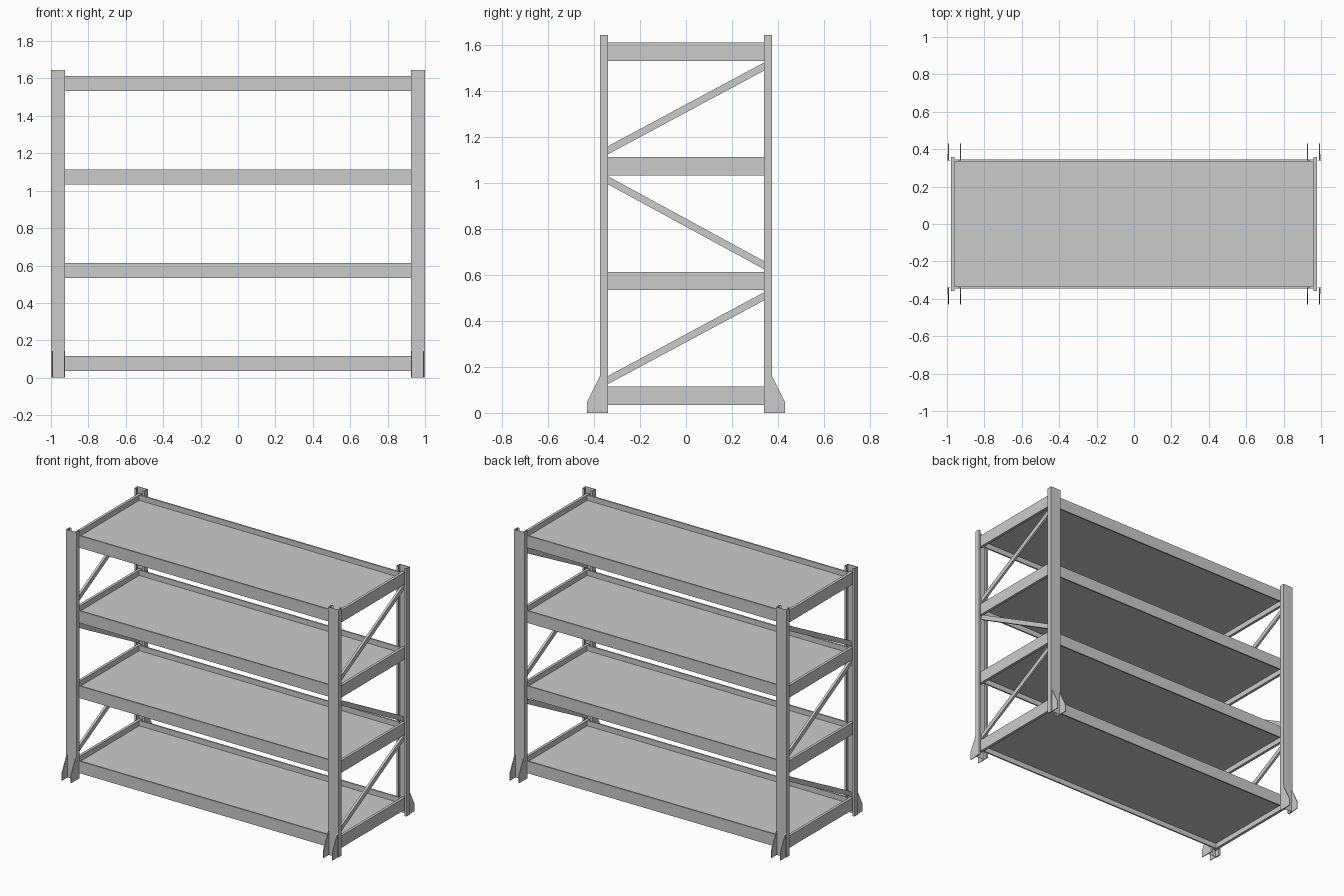
import bpy, bmesh, math
from mathutils import Vector

if "Cube" in bpy.data.objects:
    bpy.data.objects.remove(bpy.data.objects["Cube"])


def finish(name, bm):
    me = bpy.data.meshes.new(name)
    bm.to_mesh(me)
    bm.free()
    ob = bpy.data.objects.new(name, me)
    bpy.context.collection.objects.link(ob)
    return ob


def prism(name, pts, direction):
    """Closed planar outline extruded along a direction."""
    bm = bmesh.new()
    f = bm.faces.new([bm.verts.new(p) for p in pts])
    r = bmesh.ops.extrude_face_region(bm, geom=[f])
    vs = [g for g in r["geom"] if isinstance(g, bmesh.types.BMVert)]
    bmesh.ops.translate(bm, verts=vs, vec=Vector(direction))
    bmesh.ops.recalc_face_normals(bm, faces=bm.faces)
    return finish(name, bm)


def box(name, x0, x1, y0, y1, z0, z1):
    pts = [(x0, y0, z0), (x1, y0, z0), (x1, y1, z0), (x0, y1, z0)]
    return prism(name, pts, (0, 0, z1 - z0))


def channel_post(name, sx, sy):
    """Folded sheet upright, open toward the inside of the rack."""
    prof = [(0.94, 0.34), (0.925, 0.34), (0.925, 0.375),
            (1.0, 0.375), (1.0, 0.34), (0.985, 0.34)]
    t = 0.002
    inner = [(0.94, 0.34 + t), (0.925 + t, 0.34 + t), (0.925 + t, 0.375 - t),
             (1.0 - t, 0.375 - t), (1.0 - t, 0.34 + t), (0.985, 0.34 + t)]
    pts = [(sx * x, sy * y, 0) for x, y in prof + inner[::-1]]
    return prism(name, pts, (0, 0, 1.645))


# Corner posts and their splayed foot plates
foot = [(0.34, 0), (0.43, 0), (0.43, 0.05), (0.375, 0.16), (0.34, 0.16)]
for sx, side in ((-1, "left"), (1, "right")):
    for sy, end in ((-1, "front"), (1, "back")):
        channel_post(f"{end}_{side}_post", sx, sy)
        for x, tag in ((0.925, "inner"), (0.99, "outer")):
            pts = [(sx * x, sy * y, z) for y, z in foot]
            prism(f"{end}_{side}_foot_plate_{tag}", pts, (sx * 0.005, 0, 0))

# Four shelves, each with long beams and end beams
for i in range(4):
    z0 = 0.035 + 0.499 * i
    z1 = z0 + 0.08
    box(f"shelf_panel_{i}", -0.965, 0.965, -0.335, 0.335, z0 + 0.035, z0 + 0.045)
    for s, tag in ((-1, "a"), (1, "b")):
        ys = sorted((s * 0.335, s * 0.345))
        xs = sorted((s * 0.96, s * 0.978))
        box(f"long_beam_{i}{tag}", -0.965, 0.965, *ys, z0, z1)
        box(f"end_beam_{i}{tag}", *xs, -0.358, 0.358, z0, z1)

# Zigzag diagonal braces at both ends
for s, side in ((-1, "left"), (1, "right")):
    for i, (za, zb) in enumerate(((0.14, 0.51), (1.015, 0.64), (1.14, 1.51))):
        h = 0.0175
        pts = [(s * 0.96, -0.345, za - h), (s * 0.96, 0.345, zb - h),
               (s * 0.96, 0.345, zb + h), (s * 0.96, -0.345, za + h)]
        prism(f"{side}_brace_{i}", pts, (s * 0.015, 0, 0))
